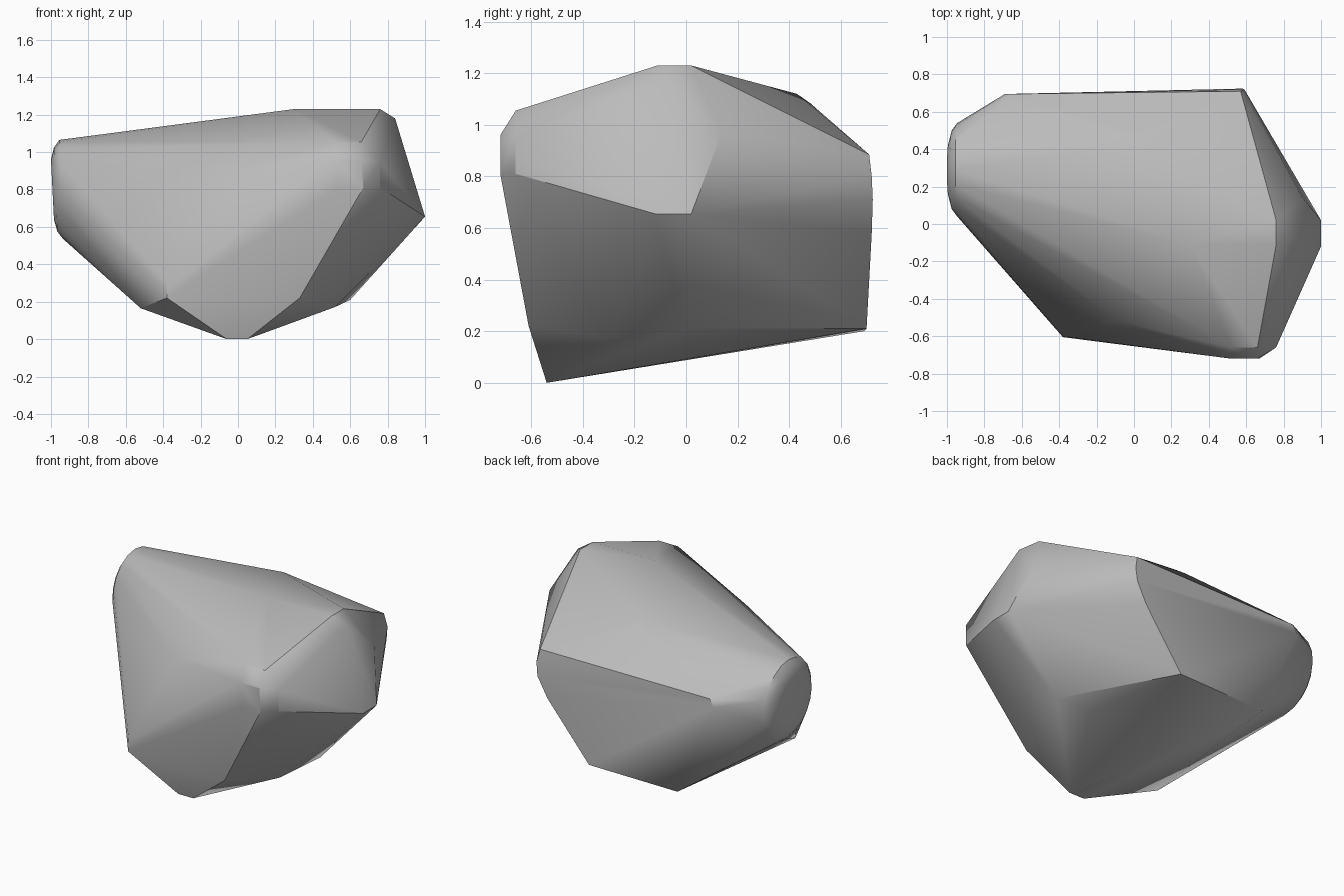
import bpy
import bmesh
from math import cos, sin, tau, radians

cube = bpy.data.objects.get("Cube")
if cube:
    bpy.data.objects.remove(cube, do_unlink=True)


def make_material(name, rgb):
    mat = bpy.data.materials.new(name)
    mat.use_nodes = True
    colour = (*rgb, 1.0)
    mat.diffuse_color = colour
    mat.node_tree.nodes["Principled BSDF"].inputs["Base Color"].default_value = colour
    return mat


def end_ring(x, lean, radius_y, radius_z, count=20):
    """Oval cross-section of the rounded end, leaning in towards its base."""
    points = []
    for i in range(count):
        angle = tau * i / count
        dz = radius_z * sin(angle)
        points.append((x - lean * dz, 0.29 + radius_y * cos(angle), 0.8 + dz))
    return points


# Blunt nose at the front
nose = [
    (0.52, -0.66, 1.055), (0.66, -0.66, 1.055),
    (0.76, -0.66, 0.95), (0.76, -0.66, 0.81),
    (0.52, -0.72, 0.96), (0.66, -0.72, 0.96),
    (0.67, -0.72, 0.81), (0.54, -0.72, 0.81),
]

# Top ridge, back shoulder and pointed side
crown = [
    (0.3, -0.11, 1.23), (0.76, -0.11, 1.23), (0.76, 0.02, 1.23),
    (0.84, -0.07, 1.18), (0.9, 0.14, 0.97),
    (0.03, 0.43, 1.12), (0.0, 0.48, 1.085),
]
side_point = [(1.0, -0.12, 0.655), (1.0, 0.02, 0.655)]

# Broad flat back
back = [
    (0.57, 0.71, 0.885), (0.59, 0.72, 0.8), (0.58, 0.724, 0.71), (0.51, 0.72, 0.58),
    (-0.66, 0.695, 0.88), (-0.69, 0.695, 0.83),
    (-0.42, 0.69, 0.2), (0.22, 0.7, 0.21),
]

# Front crease and the narrow keel underneath
front = [
    (-0.08, -0.52, 0.88), (-0.38, -0.6, 0.3), (-0.38, -0.605, 0.22),
    (-0.02, -0.59, 0.17), (0.33, -0.61, 0.22),
]
keel = [
    (-0.06, -0.54, 0.0), (0.05, -0.54, 0.0), (-0.52, -0.4, 0.165),
    (0.52, -0.3, 0.172), (0.6, 0.0, 0.21), (0.4, 0.08, 0.165),
]

# Rounded end made from three shrinking rings
rounded_end = (
    end_ring(-0.945, 0.04, 0.25, 0.265)
    + end_ring(-0.975, 0.04, 0.21, 0.225)
    + end_ring(-0.992, 0.05, 0.14, 0.16)
)

# Wrap every part in one tight skin
bm = bmesh.new()
for point in nose + crown + side_point + back + front + keel + rounded_end:
    bm.verts.new(point)
hull = bmesh.ops.convex_hull(bm, input=bm.verts[:])
unused = {v for v in hull["geom_interior"] + hull["geom_unused"]
          if isinstance(v, bmesh.types.BMVert)}
bmesh.ops.delete(bm, geom=list(unused), context="VERTS")
bmesh.ops.dissolve_limit(bm, angle_limit=radians(1.5),
                         verts=bm.verts[:], edges=bm.edges[:])
bmesh.ops.recalc_face_normals(bm, faces=bm.faces[:])

mesh = bpy.data.meshes.new("boulder")
bm.to_mesh(mesh)
bm.free()
mesh.materials.append(make_material("stone grey", (0.5, 0.5, 0.5)))
boulder = bpy.data.objects.new("boulder", mesh)
bpy.context.collection.objects.link(boulder)

# Soft facets with crisp main edges
bpy.ops.object.select_all(action="DESELECT")
boulder.select_set(True)
bpy.context.view_layer.objects.active = boulder
bpy.ops.object.shade_smooth_by_angle(angle=radians(30))
